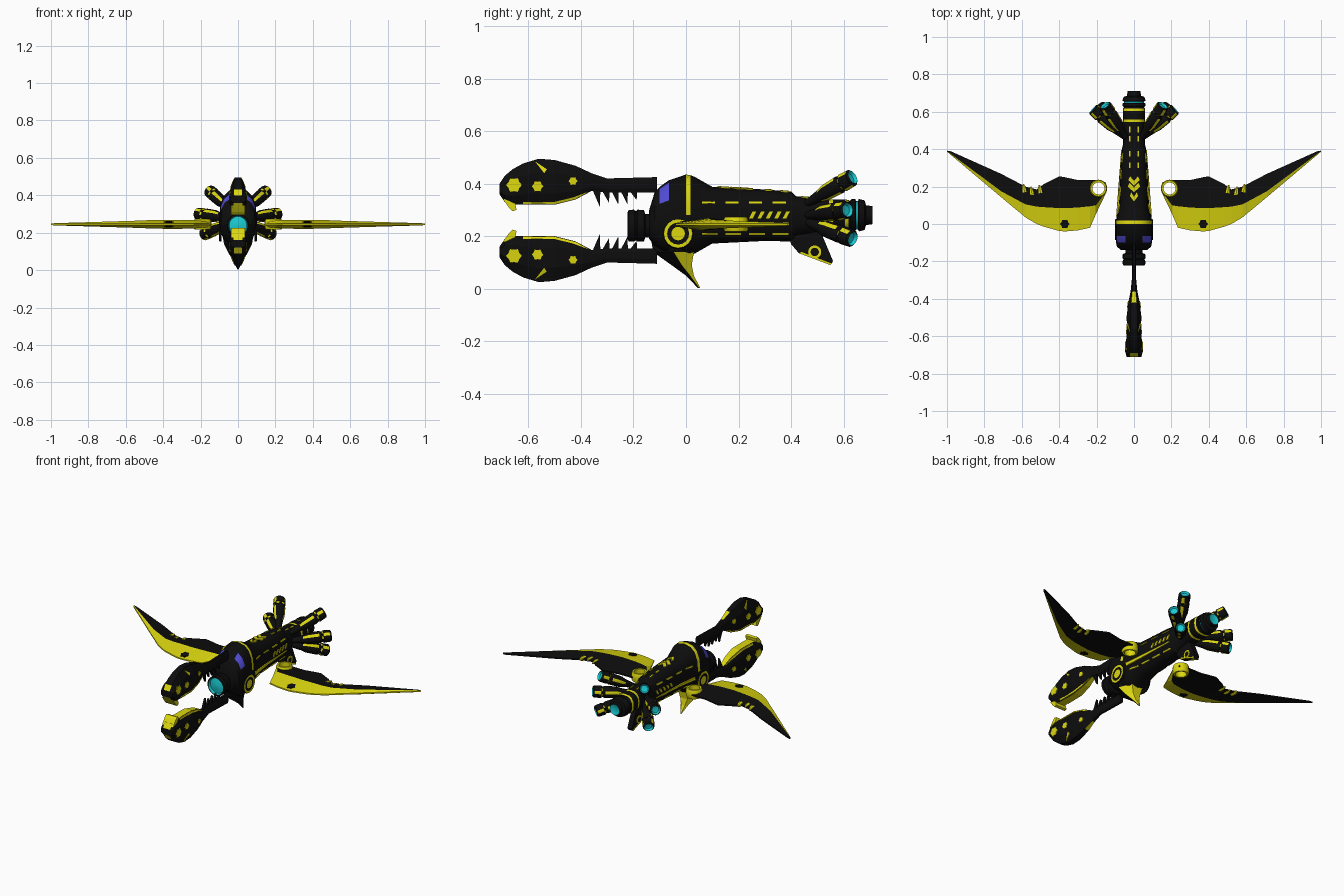
import bpy, bmesh, math
from mathutils import Vector

if "Cube" in bpy.data.objects:
    bpy.data.objects.remove(bpy.data.objects["Cube"])


def material(name, r, g, b):
    m = bpy.data.materials.new(name)
    m.use_nodes = True
    m.diffuse_color = (r, g, b, 1)
    m.node_tree.nodes["Principled BSDF"].inputs["Base Color"].default_value = (r, g, b, 1)
    return m


BLACK = material("black", .004, .004, .004)
YELLOW = material("yellow", .72, .68, .005)
CYAN = material("cyan", .01, .6, .65)
BLUE = material("violet_blue", .08, .07, .65)
MATS = [BLACK, YELLOW, CYAN, BLUE]
K, Y, C, B = range(4)


def loft(name, rings, rule=lambda i, k: K, closed=False, mirror=False, smooth=True):
    """Skin a row of equal-sized rings; rule gives the colour of each face."""
    bm = bmesh.new()
    vs = [[bm.verts.new(p) for p in ring] for ring in rings]
    n, m = len(rings[0]), len(rings)
    for i in range(m if closed else m - 1):
        a, b = vs[i], vs[(i + 1) % m]
        for k in range(n):
            j = (k + 1) % n
            bm.faces.new((a[k], a[j], b[j], b[k])).material_index = rule(i, k)
    if not closed:
        bm.faces.new(vs[0]).material_index = rule(0, 0)
        bm.faces.new(vs[-1]).material_index = rule(m - 2, 0)
    bmesh.ops.recalc_face_normals(bm, faces=bm.faces)
    mesh = bpy.data.meshes.new(name)
    bm.to_mesh(mesh)
    bm.free()
    for mat in MATS:
        mesh.materials.append(mat)
    ob = bpy.data.objects.new(name, mesh)
    bpy.context.collection.objects.link(ob)
    if smooth:
        bpy.ops.object.select_all(action='DESELECT')
        ob.select_set(True)
        bpy.context.view_layer.objects.active = ob
        bpy.ops.object.shade_smooth_by_angle(angle=math.radians(32))
    if mirror:
        ob.modifiers.new("Mirror", 'MIRROR')
    return ob


def revolve(name, origin, axis, profile, rule=lambda i, k: K, segs=16, **kw):
    q = Vector(axis).to_track_quat('Z', 'Y')
    rings = [[Vector(origin) + q @ Vector((r * math.cos(t), r * math.sin(t), d))
              for t in (math.tau * k / segs for k in range(segs))] for d, r in profile]
    return loft(name, rings, rule, **kw)


def plate(name, pts, place, colour=Y, mirror=True, t=.004):
    """Thin painted plate laid on a surface given by place(u, v, lift)."""
    loft(name, [[place(u, v, s) for u, v in pts] for s in (-t, t)],
         lambda i, k: colour, mirror=mirror, smooth=False)


def blob(u, v, r, n=12):
    return [(u + r * (1 - .22 * (k % 2)) * math.cos(math.tau * k / n),
             v + r * (1 - .22 * (k % 2)) * math.sin(math.tau * k / n)) for k in range(n)]


def interp(table, y):
    for a, b in zip(table, table[1:]):
        if a[0] <= y <= b[0]:
            f = (y - a[0]) / (b[0] - a[0])
            return [p + (q - p) * f for p, q in zip(a, b)]
    return table[-1]


# Fuselage: y, centre z, half width, half height
BODY = [(-.14, .245, .07, .055), (-.12, .265, .092, .1), (-.1, .268, .096, .12),
        (-.065, .27, .1, .143), (0, .28, .1, .155), (.018, .28, .097, .152),
        (.035, .28, .093, .145), (.1, .28, .08, .108), (.3, .28, .072, .098),
        (.4, .275, .065, .095), (.42, .277, .06, .075), (.5, .28, .055, .065),
        (.545, .28, .058, .061), (.56, .28, .06, .06), (.605, .28, .06, .06),
        (.618, .28, .058, .058), (.64, .28, .045, .045)]
N = 2.5


def power(v):
    return math.copysign(abs(v) ** (2 / N), v)


def body_rule(i, k):
    if i == 2 and k in (1, 2, 5, 6):
        return B
    return Y if (i == 4 and k < 8) or i in (12, 14) else K


loft("fuselage", [[(w * power(math.cos(t)), y, zc + h * power(math.sin(t)))
                   for t in (math.tau * k / 16 for k in range(16))]
                  for y, zc, w, h in BODY], body_rule)


def body_side(y, z, s):
    _, zc, w, h = interp(BODY, y)
    return (w * max(0, 1 - abs((z - zc) / h) ** N) ** (1 / N) + s, y, z)


def body_top(x, y, s):
    _, zc, w, h = interp(BODY, y)
    return (x, y, zc + h * (1 - abs(x / w) ** N) ** (1 / N) + s)


# Painted fuselage markings
for i in range(5):
    y = .24 + .032 * i
    plate("side_slash", [(y, .268), (y + .014, .268), (y + .028, .295), (y + .014, .295)], body_side)
for y in (.06, .15, .24, .33):
    for z, l in ((.325, .05), (.205, .06)):
        plate("side_dash", [(y, z), (y + l, z), (y + l, z + .007), (y, z + .007)], body_side)
plate("side_stripe", [(.04, .235), (.2, .242), (.39, .245), (.39, .252), (.2, .256), (.04, .255)], body_side)
for y, w in ((.12, .022), (.17, .034), (.205, .03)):
    plate("top_chevron", [(-w, y + .03), (0, y), (w, y + .03), (w * .7, y + .05), (0, y + .025),
                          (-w * .7, y + .05)], body_top, mirror=False)
for y in (.3, .36, .44, .49):
    plate("top_dash", [(.018, y), (.026, y), (.026, y + .03), (.018, y + .03)], body_top)

# Round shoulder badge on each side
revolve("shoulder_disc", (.089, -.03, .21), (1, 0, 0),
        [(0, .058), (.012, .055), (.012, .042), (.012, .026), (.012, .001)],
        lambda i, k: Y if i in (1, 3) else K, mirror=True)

# Chin blade with yellow trailing sides
loft("chin_blade", [[(0, a, z), (w, (a + b) / 2, z), (w * .5, b, z), (-w * .5, b, z), (-w, (a + b) / 2, z)]
                    for z, a, b, w in ((.2, -.135, .06, .085), (.14, -.125, .03, .075), (.09, -.055, .022, .05),
                                       (.05, 0, .03, .026), (.003, .045, .054, .003))],
     lambda i, k: Y if k in (1, 2, 3) and i else K, smooth=False)

# Front muzzle and lens, rear nozzle
revolve("muzzle", (0, -.12, .24), (0, -1, 0),
        [(0, .045), (.035, .045), (.04, .06), (.065, .061), (.07, .055), (.078, .061), (.098, .06),
         (.102, .052), (.088, .047), (.094, .02), (.096, .001)],
        lambda i, k: C if i >= 7 else K, segs=24)
revolve("rear_nozzle", (0, .62, .28), (0, 1, 0),
        [(0, .05), (.012, .062), (.024, .062), (.027, .054), (.035, .054), (.038, .062), (.06, .056),
         (.065, .038), (.09, .034), (.085, .024), (.084, .001)],
        lambda i, k: C if i in (3, 8, 9) else K, segs=20)

# Six splayed boosters
for part, start, tip in (("upper", (.04, .46, .325), (.155, .635, .425)),
                         ("middle", (.045, .46, .28), (.22, .615, .3)),
                         ("lower", (.04, .46, .255), (.185, .635, .19))):
    d = Vector(tip) - Vector(start)
    L = d.length
    revolve(part + "_booster", start, d,
            [(0, .014), (L * .3, .024), (L * .42, .032), (L * .7, .035), (L * .76, .03), (L * .8, .036),
             (L * .97, .034), (L, .027), (L * .95, .02), (L * .94, .001)],
            lambda i, k: C if i >= 7 else Y if (i in (1, 2, 5) and k % 4 == 0) or i == 4 and k % 2 else K,
            segs=12, mirror=True)


# Lower tail fin
def slab(name, pts, w, colour=K):
    loft(name, [[(x, y, z) for y, z in pts] for x in (-w, w)], lambda i, k: colour, smooth=False)


slab("tail_fin", [(.39, .2), (.4, .17), (.43, .135), (.55, .09), (.56, .105), (.52, .2), (.5, .23)], .016)
slab("tail_fin_edge", [(.43, .135), (.55, .09), (.552, .097), (.44, .14)], .018, Y)
revolve("tail_fin_ring", (.01, .49, .14), (1, 0, 0), [(0, .025), (.01, .025), (.01, .016), (.01, .001)],
        lambda i, k: Y if i < 2 else K, mirror=True)

# Jaws: y, bottom z, top z, half width; the lower jaw is the upper one flipped
JAW = [(-.71, .36, .4, .04), (-.69, .33, .43, .045), (-.66, .32, .455, .045), (-.62, .32, .477, .042),
       (-.56, .32, .495, .036), (-.5, .32, .49, .04), (-.42, .34, .468, .03), (-.36, .372, .44, .018),
       (-.3, .367, .42, .012), (-.11, .367, .425, .012)]
SECTION = [(1, .25), (1, .7), (.5, 1), (-.5, 1), (-1, .7), (-1, .25), (-.6, 0), (.6, 0)]

for side in ("upper", "lower"):
    def flip(z):
        return z if side == "upper" else .52 - z

    def jaw_side(y, z, s):
        _, zb, zt, w = interp(JAW, y)
        h = (z - zb) / (zt - zb)
        f = 1 - .5 * max(0, (h - .7) / .3) - .4 * max(0, (.25 - h) / .25)
        return (w * f + s, y, flip(z))

    loft(side + "_jaw", [[(w * u, y, flip(zb + v * (zt - zb))) for u, v in SECTION] for y, zb, zt, w in JAW],
         lambda i, k: Y if (k == 6 and i < 7) or (k == 2 and i in (0, 6)) else K, smooth=False)
    for y, z, r in ((-.655, .395, .03), (-.565, .39, .022), (-.43, .41, .017)):
        plate(side + "_jaw_spot", blob(y, z, r), jaw_side)
    plate(side + "_jaw_triangle", [(-.575, .485), (-.53, .455), (-.54, .44)], jaw_side)
    plate(side + "_jaw_trim", [(-.62, .322), (-.5, .322), (-.42, .342), (-.37, .37), (-.42, .35),
                               (-.5, .331), (-.62, .33)], jaw_side)
    slab(side + "_fang", [(y, flip(z)) for y, z in ((-.7, .345), (-.675, .31), (-.66, .295), (-.645, .3),
                                                    (-.65, .325))], .038, Y)
    for y, l in ((-.34, .06), (-.305, .045), (-.27, .05), (-.235, .05), (-.2, .035)):
        slab(side + "_tooth", [(y - .014, flip(.372)), (y + .014, flip(.372)), (y + .012, flip(.372 - l))], .007)

# Wings: x, leading y, colour split y, trailing y, half thickness
WING = [(.15, .165, .175, .222, .014), (.205, .05, .1, .235, .02), (.235, -.02, .095, .235, .022),
        (.3, -.034, .088, .235, .024), (.37, -.04, .085, .25, .024), (.4, -.037, .085, .255, .024),
        (.48, -.015, .09, .215, .022), (.52, .0, .093, .185, .02), (.58, .035, .105, .2, .018),
        (.71, .143, .175, .268, .014), (.98, .37, .375, .389, .006), (1, .387, .389, .392, .004)]
WZ, EDGE = .245, .004
wing = loft("wing", [[(x, a, WZ + EDGE), (x, s, WZ + t), (x, b, WZ + EDGE), (x, b, WZ - EDGE),
                      (x, s - .02 * (s - a) / .1, WZ - t), (x, a, WZ - EDGE)] for x, a, s, b, t in WING],
            lambda i, k: Y if k in (0, 4, 5) else K, smooth=False)
cutter = revolve("wing_hole_cutter", (.19, .19, .15), (0, 0, 1), [(0, .036), (.2, .036)], lambda i, k: Y)
cutter.hide_render = True
cutter.hide_viewport = True
cut = wing.modifiers.new("Hole", 'BOOLEAN')
cut.object = cutter
cut.operation = 'DIFFERENCE'
wing.modifiers.new("Mirror", 'MIRROR')
revolve("wing_ring", (.19, .19, WZ), (0, 0, 1),
        [(-.028, .032), (-.028, .042), (-.018, .047), (.018, .047), (.028, .042), (.028, .032)],
        lambda i, k: Y, segs=24, closed=True, mirror=True)
for up in (1, -1):
    plate("wing_spot", blob(.37, 0, .026),
          lambda x, y, s: (x, y, WZ + up * (EDGE + (y + .04) * .16) + s), K)
for x, y in ((.5, .195), (.545, .185), (.585, .2)):
    revolve("wing_barb", (x, y - .03, WZ), (.15, 1, 0), [(0, .014), (.025, .012), (.045, .002)],
            lambda i, k: Y, segs=8, mirror=True)
